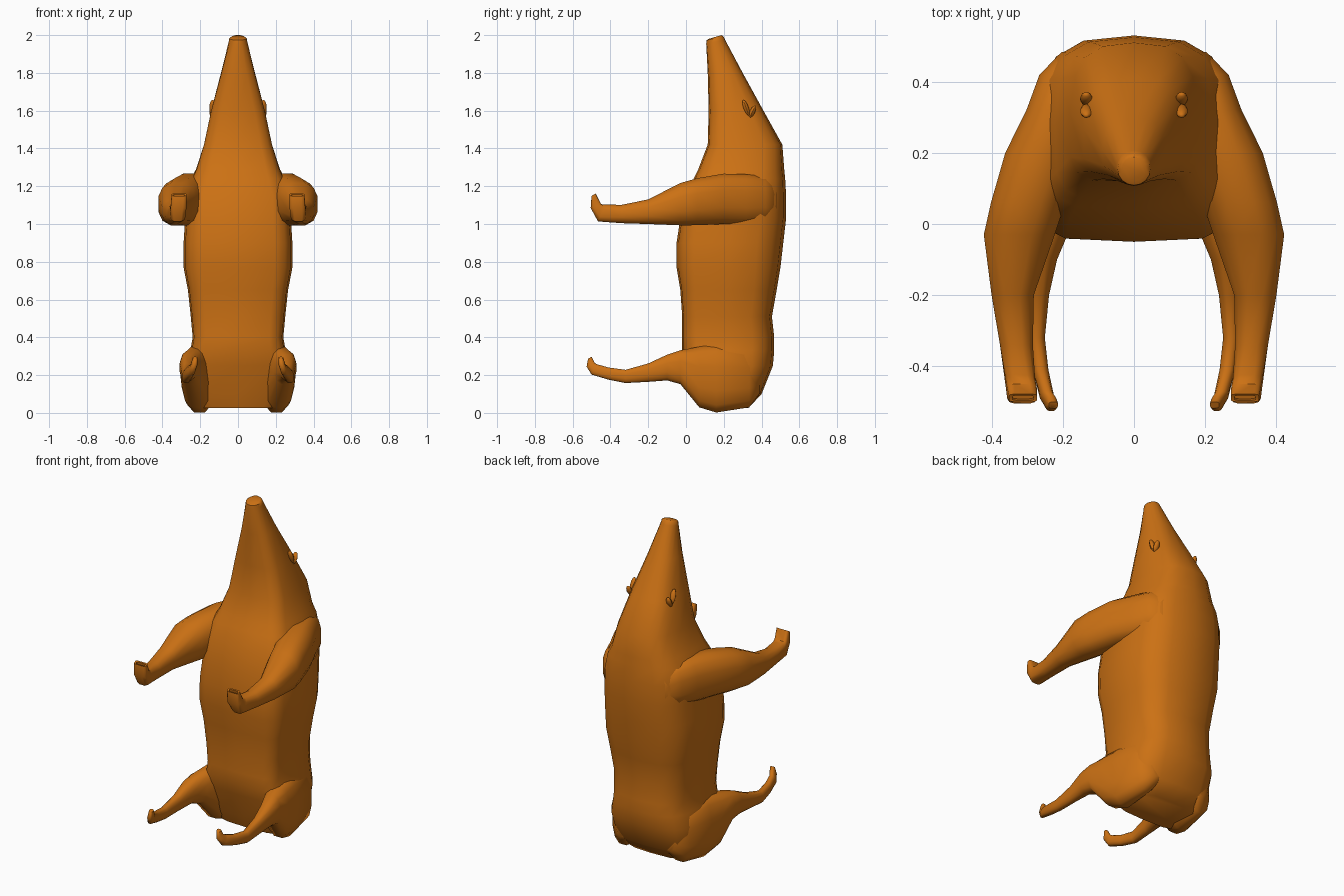
import bpy, bmesh
from math import sin, cos, pi, radians, copysign
from mathutils import Vector, Matrix

fur = bpy.data.materials.new("orange_fur")
fur.diffuse_color = (0.60, 0.165, 0.007, 1)


def spow(v, p):
    return copysign(abs(v) ** p, v)


def finish(name, bm, mirror=False, angle=50):
    bmesh.ops.recalc_face_normals(bm, faces=bm.faces)
    me = bpy.data.meshes.new(name)
    bm.to_mesh(me)
    bm.free()
    me.materials.append(fur)
    ob = bpy.data.objects.new(name, me)
    bpy.context.collection.objects.link(ob)
    bpy.ops.object.select_all(action='DESELECT')
    ob.select_set(True)
    bpy.context.view_layer.objects.active = ob
    bpy.ops.object.shade_smooth_by_angle(angle=radians(angle))
    if mirror:
        ob.modifiers.new("mirror", 'MIRROR').use_mirror_merge = False
    return ob


def loft(name, rings, mirror=False):
    bm = bmesh.new()
    loops = [[bm.verts.new(p) for p in r] for r in rings]
    n = len(loops[0])
    for a, b in zip(loops, loops[1:]):
        for i in range(n):
            j = (i + 1) % n
            bm.faces.new((a[i], a[j], b[j], b[i]))
    bm.faces.new(loops[0])
    bm.faces.new(loops[-1])
    return finish(name, bm, mirror)


def body_ring(z, hw, yf, yb, pf, pb, taper=0, slope=0, n=16):
    # section with a square belly (pf) and rounder back (pb); taper widens the
    # belly side, slope raises the back
    pts = []
    for i in range(n):
        a = 2 * pi * i / n
        p = pf if i > n / 2 else pb
        s = spow(sin(a), p)
        pts.append((spow(cos(a), p) * (1 - taper * s), (yf + yb) / 2 + s * (yb - yf) / 2, z + slope * s))
    k = hw / max(q[0] for q in pts)
    return [(q[0] * k, q[1], q[2]) for q in pts]


def limb_ring(x0, x1, y, z, r, tilt, p=0.8, n=12):
    # section across a limb that runs along -y, tilted upward in the yz plane
    t = radians(tilt)
    up = Vector((0, sin(t), cos(t)))
    pts = []
    for i in range(n):
        a = 2 * pi * (i + 0.5) / n
        c = Vector(((x0 + x1) / 2 + spow(cos(a), p) * (x1 - x0) / 2, y, z))
        pts.append(c + up * spow(sin(a), p) * r)
    return pts


# body, neck and long snout: z, half width, front y, back y, squareness, taper, slope
body = [
    (0.025, 0.215, 0.08, 0.33, 0.5, 0.65), (0.10, 0.258, 0.05, 0.40, 0.45, 0.65),
    (0.25, 0.27, 0.005, 0.46, 0.4, 0.68), (0.33, 0.252, -0.02, 0.467, 0.38, 0.68),
    (0.40, 0.24, -0.02, 0.467, 0.38, 0.66), (0.51, 0.25, -0.02, 0.455, 0.38, 0.66),
    (0.65, 0.265, -0.03, 0.48, 0.38, 0.66), (0.77, 0.288, -0.05, 0.50, 0.42, 0.68),
    (0.90, 0.288, -0.05, 0.515, 0.42, 0.70), (1.03, 0.28, -0.03, 0.53, 0.42, 0.70),
    (1.15, 0.275, 0.0, 0.53, 0.42, 0.70), (1.24, 0.25, 0.04, 0.525, 0.45, 0.70),
    (1.29, 0.222, 0.065, 0.52, 0.45, 0.70, 0.03), (1.42, 0.18, 0.115, 0.51, 0.48, 0.68, 0.06),
    (1.60, 0.142, 0.12, 0.41, 0.6, 0.70, 0.08), (1.80, 0.09, 0.115, 0.30, 0.8, 0.85, 0.08),
    (1.965, 0.049, 0.107, 0.207, 1, 1, 0, 0.01), (1.983, 0.046, 0.109, 0.198, 1, 1, 0, 0.01),
    (1.990, 0.034, 0.12, 0.188, 1, 1, 0, 0.01)]
loft("body", [body_ring(*s) for s in body])

# front legs with upturned hollow paws: x in, x out, y, z, radius, tilt, squareness
front_leg = [
    (0.08, 0.205, 0.483, 1.12, 0.085, 0), (0.10, 0.268, 0.42, 1.13, 0.125, 0),
    (0.12, 0.305, 0.32, 1.13, 0.137, 0), (0.14, 0.365, 0.20, 1.133, 0.137, 0),
    (0.19, 0.405, 0.06, 1.118, 0.128, 0),
    (0.22, 0.425, -0.03, 1.105, 0.115, 0), (0.28, 0.402, -0.20, 1.065, 0.067, 0),
    (0.283, 0.378, -0.34, 1.053, 0.05, 0), (0.277, 0.362, -0.445, 1.058, 0.05, 25, 0.6),
    (0.272, 0.357, -0.477, 1.095, 0.03, 70, 0.5), (0.272, 0.352, -0.489, 1.155, 0.013, 60, 0.4),
    (0.282, 0.342, -0.489, 1.153, 0.008, 60, 0.4), (0.282, 0.342, -0.482, 1.11, 0.01, 70, 0.4)]
loft("front_leg", [limb_ring(*s) for s in front_leg], mirror=True)

# hind legs from the haunch to the small upturned foot
hind_leg = [
    (0.10, 0.20, 0.39, 0.19, 0.09, 0), (0.12, 0.262, 0.335, 0.185, 0.16, 0),
    (0.12, 0.288, 0.16, 0.182, 0.185, 0), (0.14, 0.30, 0.07, 0.19, 0.165, 0),
    (0.185, 0.308, -0.03, 0.242, 0.092, 0), (0.215, 0.31, -0.10, 0.24, 0.07, 0),
    (0.238, 0.30, -0.20, 0.213, 0.05, 0), (0.25, 0.298, -0.32, 0.193, 0.036, 0),
    (0.24, 0.285, -0.41, 0.208, 0.033, 0), (0.225, 0.265, -0.485, 0.23, 0.032, 30),
    (0.215, 0.25, -0.505, 0.255, 0.024, 65), (0.213, 0.24, -0.509, 0.292, 0.011, 60)]
loft("hind_leg", [limb_ring(*s) for s in hind_leg], mirror=True)

# small ears on the sides of the head
bm = bmesh.new()
for y, z, tilt, size in ((0.318, 1.615, 20, 0.045), (0.352, 1.595, -25, 0.035)):
    m = (Matrix.Translation((0.134, y, z)) @ Matrix.Rotation(radians(tilt), 4, 'X')
         @ Matrix.Diagonal((0.018, 0.014, size, 1)))
    bmesh.ops.create_uvsphere(bm, u_segments=8, v_segments=6, radius=1, matrix=m)
finish("ear", bm, mirror=True)
